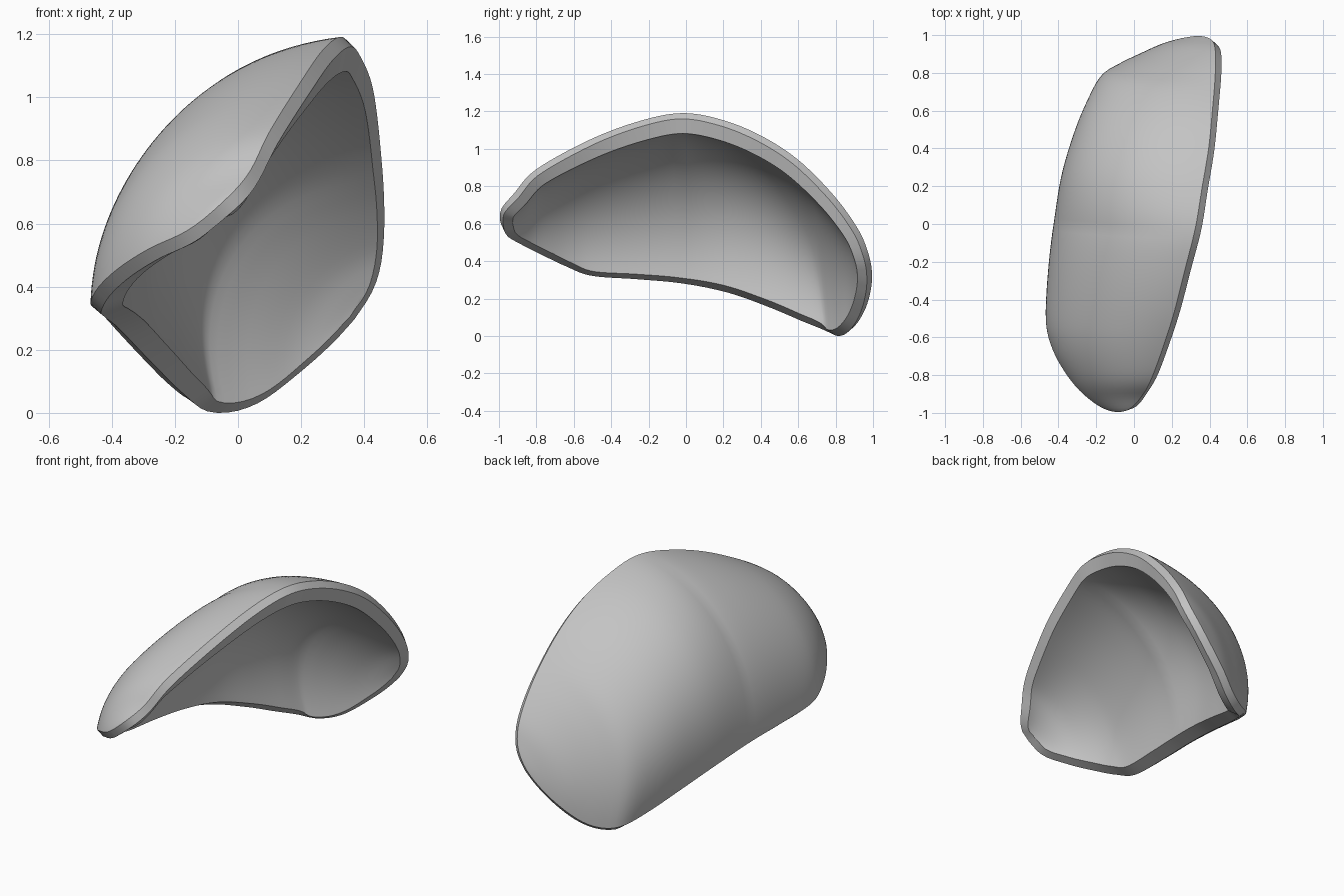
import bpy
import bmesh
from math import sin, tau
from mathutils import Vector

cube = bpy.data.objects.get("Cube")
if cube:
    bpy.data.objects.remove(cube)

# Rim outline: top, down the back, along the lower edge, up the front
RIM = [Vector(p) for p in (
    (.325, -.02, 1.2), (.36, .19, 1.165), (.395, .4, 1.08), (.415, .6, .95),
    (.43, .79, .76), (.43, .92, .58), (.41, .975, .45), (.35, .995, .34),
    (.26, .985, .24), (.15, .955, .145), (.04, .905, .065), (-.06, .855, .035),
    (-.15, .795, .05), (-.22, .66, .1), (-.3, .47, .18), (-.375, .25, .26),
    (-.425, 0, .315), (-.455, -.25, .34), (-.467, -.5, .36), (-.44, -.64, .41),
    (-.375, -.77, .47), (-.28, -.89, .53), (-.155, -.98, .59),
    (-.045, -.99, .68), (.035, -.92, .77), (.1, -.8, .9), (.2, -.51, 1.06),
    (.27, -.24, 1.16))]
SECTIONS, ARC = 80, 40


def smooth_loop(pts, steps):
    """Closed spline through the points."""
    out = []
    for i in range(len(pts)):
        a, b, c, d = (pts[(i + k) % len(pts)] for k in (-1, 0, 1, 2))
        for s in range(steps):
            t = s / steps
            out.append(b + (c - a) * (t / 2)
                       + (a * 2 - b * 5 + c * 4 - d) * (t * t / 2)
                       + (b * 3 - a - c * 3 + d) * (t ** 3 / 2))
    return out


def even_path(path, count):
    """Points at even distances along an open path, both ends included."""
    run = [0]
    for a, b in zip(path, path[1:]):
        run.append(run[-1] + (b - a).length)
    out, i = [], 0
    for k in range(count + 1):
        want = run[-1] * k / count
        while i < len(path) - 2 and run[i + 1] < want:
            i += 1
        out.append(path[i].lerp(path[i + 1], (want - run[i]) / (run[i + 1] - run[i])))
    return out


def arch(low, high, f):
    """Arched cross-section between the lower and the upper rim."""
    chord = high - low
    size = chord.length
    side = Vector((-chord.z, 0, chord.x)).normalized()
    fullness = .25 + .09 * max(0, sin(tau * (f - .45)))
    rise = fullness * size * size / (size + .3)
    points = []
    for k in range(ARC + 1):
        s = k / ARC
        bow = 4 * s * (1 - s)
        points.append(low + chord * s + side * (rise * bow * (1.15 - .15 * bow)))
    return points


def skin(bm, tips, rows):
    """Cover the rows with quads and close both ends with fans."""
    for a, b in zip(rows, rows[1:]):
        for k in range(ARC):
            bm.faces.new((a[k], a[k + 1], b[k + 1], b[k]))
    for tip, row in zip(tips, (rows[0], rows[-1])):
        for k in range(ARC):
            bm.faces.new((tip, row[k], row[k + 1]))


def loop_of(tips, rows):
    """Closed border of a skin."""
    return ([tips[0]] + [r[-1] for r in rows]
            + [tips[1]] + [r[0] for r in reversed(rows)])


def bridge(bm, a, b):
    for i in range(len(a)):
        j = (i + 1) % len(a)
        bm.faces.new((a[i], a[j], b[j], b[i]))


# Split the rim at its front and back tips
rim = smooth_loop(RIM, 30)
back = max(range(len(rim)), key=lambda i: rim[i].y)
front = min(range(len(rim)), key=lambda i: rim[i].y)
lower = even_path(rim[back:front + 1][::-1], SECTIONS)
upper = even_path(rim[front:] + rim[:back + 1], SECTIONS)

# Outer dome
bm = bmesh.new()
tips = [bm.verts.new(lower[0]), bm.verts.new(lower[-1])]
rows = [[bm.verts.new(p) for p in arch(lower[i], upper[i], i / SECTIONS)]
        for i in range(1, SECTIONS)]
skin(bm, tips, rows)
bmesh.ops.recalc_face_normals(bm, faces=bm.faces[:])
bm.normal_update()
if rows[SECTIONS // 2][ARC // 2].normal.x > 0:
    bmesh.ops.reverse_faces(bm, faces=bm.faces[:])
    bm.normal_update()


def inset(v):
    """New vertex under v on the hollow side, thinner towards both ends."""
    return bm.verts.new(v.co - v.normal * (.11 - .03 * v.co.y ** 2))


# Hollow inside
inner_tips = [inset(v) for v in tips]
inner_rows = [[inset(v) for v in row] for row in rows]

# Chamfered rim band
border = loop_of(tips, rows)
band = []
for i, v in enumerate(border):
    along = border[(i + 1) % len(border)].co - border[i - 1].co
    out = along.cross(v.normal).normalized()
    if out.dot(v.co - Vector((0, 0, .6))) < 0:
        out.negate()
    band.append(bm.verts.new(v.co + out * .028 - v.normal * .035))
skin(bm, inner_tips, inner_rows)
bridge(bm, border, band)
bridge(bm, band, loop_of(inner_tips, inner_rows))
bmesh.ops.recalc_face_normals(bm, faces=bm.faces[:])

# Stand it on the ground
ground = min(v.co.z for v in bm.verts)
bmesh.ops.translate(bm, verts=bm.verts[:], vec=(0, 0, -ground))

mesh = bpy.data.meshes.new("curved_shell")
bm.to_mesh(mesh)
bm.free()
shell = bpy.data.objects.new("curved_shell", mesh)
bpy.context.collection.objects.link(shell)

# Plain grey material
grey = bpy.data.materials.new("plain_grey")
grey.use_nodes = True
colour = (.55, .55, .55, 1)
grey.diffuse_color = colour
for node in grey.node_tree.nodes:
    if node.type == 'BSDF_PRINCIPLED':
        node.inputs["Base Color"].default_value = colour
mesh.materials.append(grey)

bpy.ops.object.select_all(action='DESELECT')
shell.select_set(True)
bpy.context.view_layer.objects.active = shell
bpy.ops.object.shade_smooth_by_angle(angle=.52)
